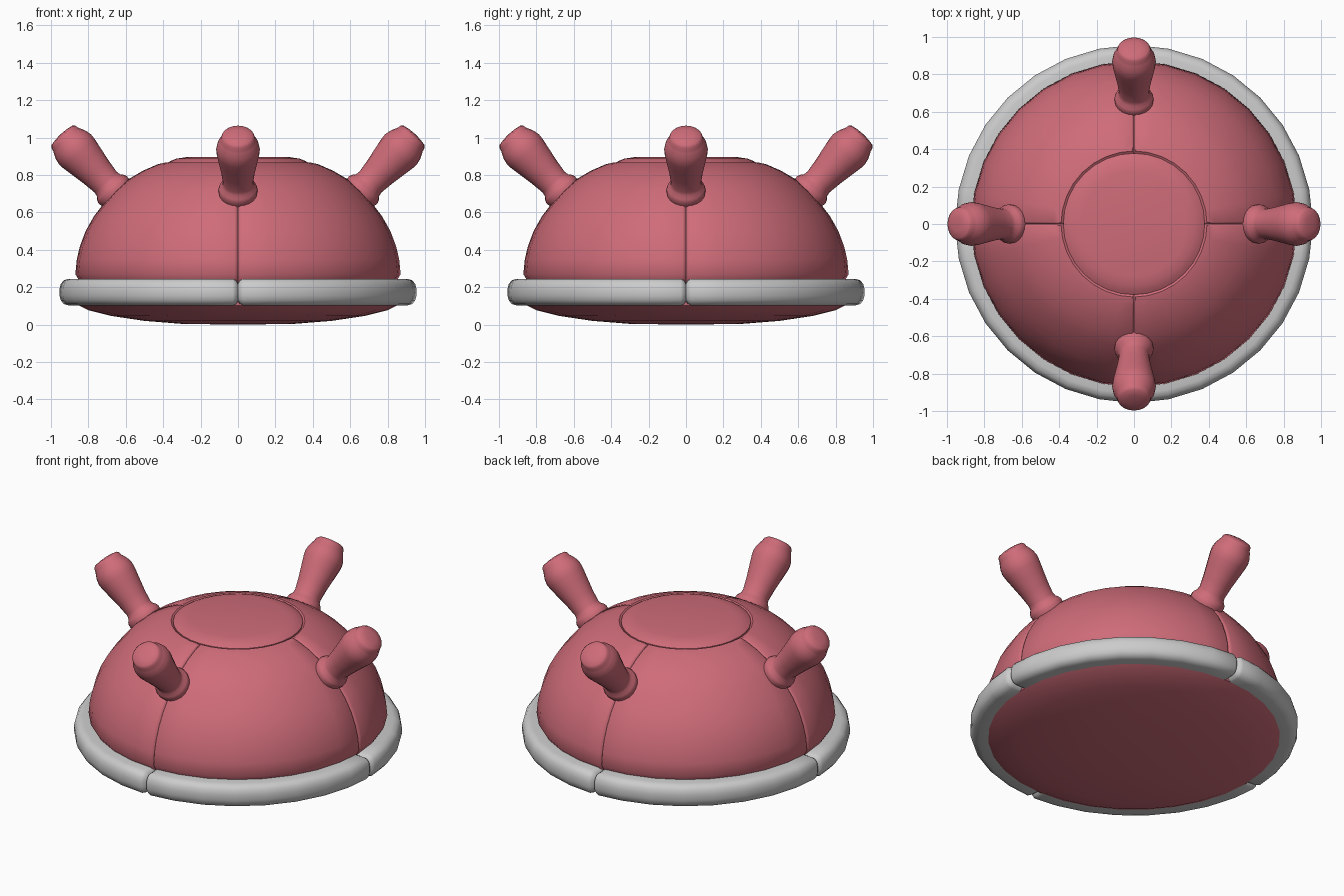
import bpy, bmesh, math
from mathutils import Matrix, Vector

if "Cube" in bpy.data.objects:
    bpy.data.objects.remove(bpy.data.objects["Cube"])

red = bpy.data.materials.new("red_shell")
red.diffuse_color = (0.62, 0.15, 0.19, 1)
red.use_nodes = True
red.node_tree.nodes["Principled BSDF"].inputs["Base Color"].default_value = red.diffuse_color


def lathe(name, profile, segs=32, groove=None, closed=False, mat=None, smooth=40):
    """Revolve (r, z) points; groove = (depth, half_angle, centre) sinks seams on both axes."""
    steps = [(2 * math.pi * i / segs, 0.0) for i in range(segs)]
    if groove:
        depth, half, centre = groove
        steps = []
        for q in range(4):
            a = q * math.pi / 2
            steps += [(a - half, 0), (a - half * .4, depth * .35), (a, depth),
                      (a + half * .4, depth * .35), (a + half, 0)]
            steps += [(a + 2 * math.pi * i / segs, 0) for i in range(1, segs // 4)]
    bm = bmesh.new()
    rows = []
    for a, inset in steps:
        row = []
        for r, z in profile:
            p = Vector((r, z))
            if inset:
                p += (Vector(centre) - p).normalized() * inset
            row.append(bm.verts.new((p.x * math.cos(a), p.x * math.sin(a), p.y)))
        rows.append(row)
    n = len(profile)
    for i, row in enumerate(rows):
        nxt = rows[(i + 1) % len(rows)]
        for j in range(n if closed else n - 1):
            k = (j + 1) % n
            bm.faces.new((row[j], nxt[j], nxt[k], row[k]))
    bmesh.ops.remove_doubles(bm, verts=bm.verts, dist=1e-5)
    bmesh.ops.recalc_face_normals(bm, faces=bm.faces)
    me = bpy.data.meshes.new(name)
    bm.to_mesh(me)
    bm.free()
    ob = bpy.data.objects.new(name, me)
    bpy.context.collection.objects.link(ob)
    if mat:
        me.materials.append(mat)
    bpy.ops.object.select_all(action='DESELECT')
    ob.select_set(True)
    bpy.context.view_layer.objects.active = ob
    bpy.ops.object.shade_smooth_by_angle(angle=math.radians(smooth))
    return ob


# Domed shell in four panels
lathe("dome_shell",
      [(.84, .2), (.855, .245), (.87, .27), (.862, .35), (.845, .42), (.815, .5),
       (.77, .58), (.72, .645), (.66, .715), (.59, .775), (.51, .822),
       (.43, .857), (.39, .866), (.37, .85), (0, .85)],
      groove=(.014, .022, (0, .3)), mat=red)

# Raised round cap on top
lathe("top_cap", [(.378, .85), (.378, .864), (.36, .875), (.33, .887), (.28, .895), (0, .897)],
      mat=red)

# Rounded grey rim in four segments
lathe("rim",
      [(.83, .245), (.905, .245), (.932, .237), (.948, .217), (.955, .19), (.955, .155),
       (.948, .13), (.932, .11), (.905, .102), (.83, .102)],
      groove=(.028, .03, (.89, .172)), closed=True)

# Shallow bowl underneath
lathe("underside",
      [(.85, .15), (.85, .102), (.8, .077), (.68, .047), (.5, .02), (.3, .004), (0, 0)],
      mat=red)

# Four flared horns leaning outwards
horn = [(0, -.16), (.095, -.16), (.103, -.075), (.105, -.055), (.098, -.038), (.085, -.022),
        (.081, 0), (.09, .07), (.106, .16), (.115, .21), (.117, .24), (.111, .27),
        (.098, .3), (.092, .31), (.088, .33), (.076, .342), (.04, .349), (0, .351)]
tilt = Matrix.Rotation(math.radians(43), 4, 'Y')
for i, side in enumerate(("right", "back", "left", "front")):
    ob = lathe("horn_" + side, horn, segs=20, mat=red)
    ob.matrix_world = (Matrix.Rotation(i * math.pi / 2, 4, 'Z')
                       @ Matrix.Translation((.708, 0, .762)) @ tilt)
